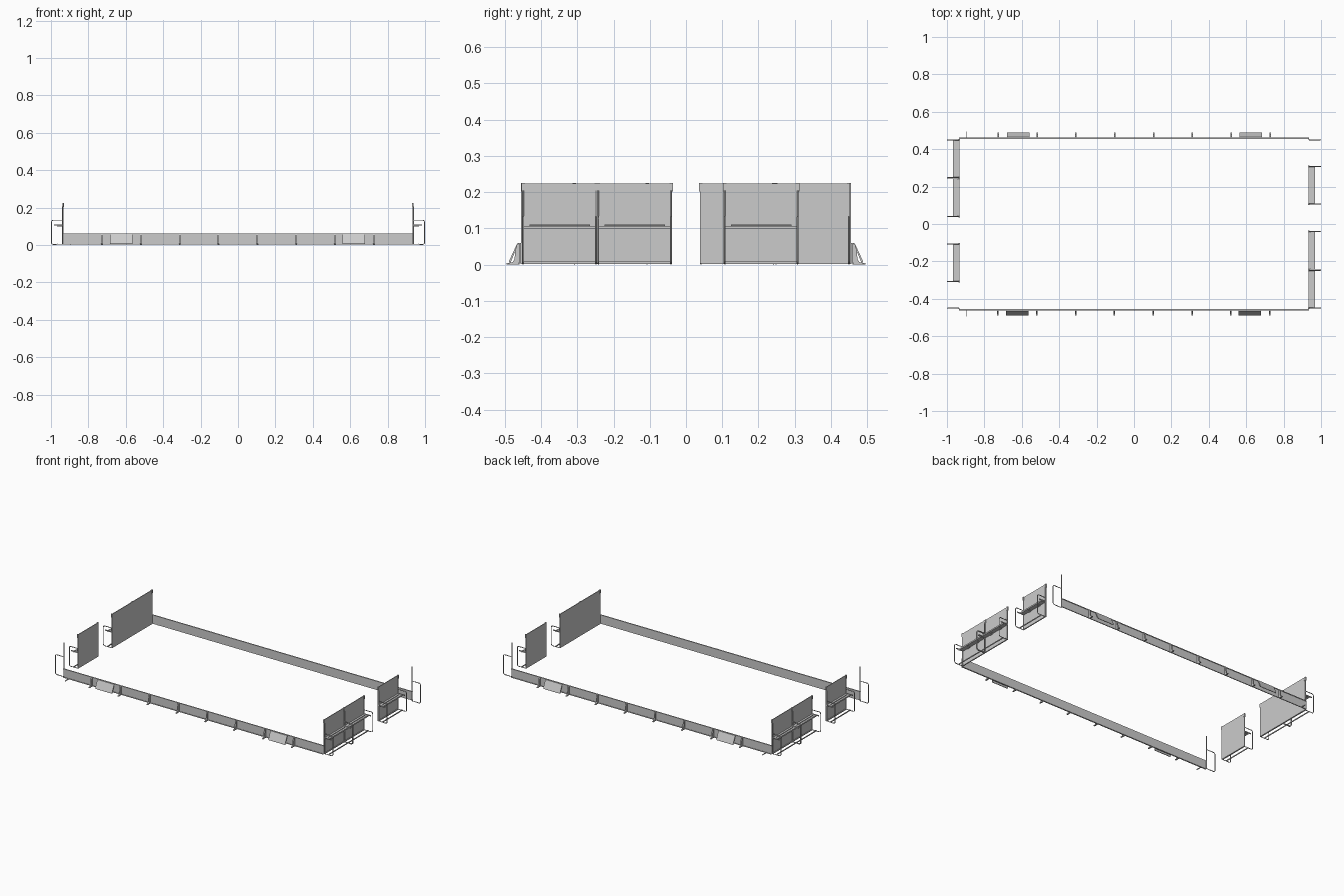
import bpy, bmesh, math
from mathutils import Vector

if "Cube" in bpy.data.objects:
    bpy.data.objects.remove(bpy.data.objects["Cube"], do_unlink=True)

grey = bpy.data.materials.new("light_grey")
grey.use_nodes = True
grey.diffuse_color = (0.6, 0.6, 0.6, 1)
grey.node_tree.nodes["Principled BSDF"].inputs["Base Color"].default_value = (0.6, 0.6, 0.6, 1)


def add(name, data):
    ob = bpy.data.objects.new(name, data)
    data.materials.append(grey)
    bpy.context.collection.objects.link(ob)
    return ob


def box(name, turn, x, y, z):
    """Box between (low, high) pairs, turned half round when turn is -1."""
    bm = bmesh.new()
    bmesh.ops.create_cube(bm, size=1)
    for v in bm.verts:
        p = [r[0] + (c + 0.5) * (r[1] - r[0]) for c, r in zip(v.co, (x, y, z))]
        v.co = (p[0] * turn, p[1] * turn, p[2])
    me = bpy.data.meshes.new(name)
    bm.to_mesh(me)
    bm.free()
    return add(name, me)


def prism(name, turn, profile, x0, x1):
    """Side profile of (y, z) points extruded along x."""
    bm = bmesh.new()
    face = bm.faces.new([bm.verts.new((x0 * turn, y * turn, z)) for y, z in profile])
    new = bmesh.ops.extrude_face_region(bm, geom=[face])["geom"]
    shift = Vector(((x1 - x0) * turn, 0, 0))
    bmesh.ops.translate(bm, vec=shift, verts=[g for g in new if isinstance(g, bmesh.types.BMVert)])
    bmesh.ops.recalc_face_normals(bm, faces=bm.faces)
    me = bpy.data.meshes.new(name)
    bm.to_mesh(me)
    bm.free()
    return add(name, me)


def tube(name, turn, points, radius, closed=False):
    cu = bpy.data.curves.new(name, "CURVE")
    cu.dimensions = "3D"
    cu.bevel_depth = radius
    cu.bevel_resolution = 1
    cu.use_fill_caps = True
    sp = cu.splines.new("POLY")
    sp.points.add(len(points) - 1)
    for p, (x, y, z) in zip(sp.points, points):
        p.co = (x * turn, y * turn, z, 1)
    sp.use_cyclic_u = closed
    return add(name, cu)


def side_frame(name, turn, y, edge=0.935):
    """Upright tube loop with rounded outer corners; edge may be negative."""
    d = math.copysign(1, edge)
    r, out, low, high = 0.01, 0.9975, 0.003, 0.132
    pts = [(edge, y, high), (edge, y, low)]
    for cz, start in ((low + r, -90), (high - r, 0)):
        for k in range(4):
            a = math.radians(start + 30 * k)
            pts.append((d * (out - r + r * math.cos(a)), y, cz + r * math.sin(a)))
    tube(name, turn, pts, 0.0025, closed=True)


def end_unit(turn, y0, width=0.207):
    """Tall end panel with its shelf, frames, rails and top clips."""
    y1 = y0 + width
    box("end_panel", turn, (0.932, 0.936), (y0, y1), (0.003, 0.224))
    box("end_shelf", turn, (0.936, 0.967), (y0 + 0.004, y1 - 0.004), (0.102, 0.106))
    box("shelf_lip", turn, (0.964, 0.968), (y0 + 0.004, y1 - 0.004), (0.098, 0.107))
    tube("shelf_rod", turn, [(0.953, y0 + 0.02, 0.108), (0.953, y1 - 0.02, 0.108)], 0.0025)
    box("base_rail", turn, (0.964, 0.968), (y0 + 0.004, y1 - 0.004), (0.002, 0.008))
    box("panel_foot_rail", turn, (0.936, 0.94), (y0 + 0.004, y1 - 0.004), (0.002, 0.008))
    for y, inward in ((y0 + 0.003, 1), (y1 - 0.003, -1)):
        side_frame("end_side_frame", turn, y)
        tube("panel_upright", turn, [(0.938, y, 0.003), (0.938, y, 0.205)], 0.002)
        # shelf arm and rounded clip at the top of the panel
        box("shelf_arm", turn, (0.936, 0.985), (y - 0.002, y + 0.002), (0.103, 0.109))
        box("top_clip", turn, (0.931, 0.939), (y - 0.005, y + 0.005), (0.202, 0.225))
    for t in (0.3, 0.7):
        y = y0 + width * t
        box("shelf_bracket", turn, (0.936, 0.964), (y - 0.012, y + 0.012), (0.098, 0.102))


FOOT = [(-0.459, 0.06), (-0.466, 0.058), (-0.471, 0.04), (-0.473, 0.015),
        (-0.478, 0.007), (-0.489, 0.004), (-0.489, 0), (-0.459, 0)]
TRAY = [(-0.462, 0.058), (-0.466, 0.058), (-0.488, 0.01), (-0.488, 0.006), (-0.484, 0.006)]
STEP = 1.87 / 9

for turn in (1, -1):
    # long low wall with slim rails
    box("long_wall", turn, (-0.935, 0.935), (-0.459, -0.455), (0.003, 0.06))
    for low in (0.002, 0.056):
        box("wall_rail", turn, (-0.935, 0.935), (-0.462, -0.459), (low, low + 0.004))
    for i in range(1, 9):
        x = -0.935 + STEP * i
        prism("wall_foot", turn, FOOT, x - 0.005, x + 0.003)
    for x in (-0.625, 0.62):
        prism("sloped_tray", turn, TRAY, x - 0.06, x + 0.06)
    # flat stabiliser near one end of the wall
    box("stabiliser", turn, (-0.897 * turn - 0.002, -0.897 * turn + 0.002), (-0.495, -0.459), (0, 0.005))
    # free wall end with tall post and loop frame
    tube("corner_post", turn, [(-0.935, -0.453, 0.002), (-0.935, -0.453, 0.225)], 0.003)
    side_frame("corner_frame", turn, -0.45, edge=-0.935)
    # two joined end panels and one separate panel
    for y in (-0.452, -0.245, 0.104):
        end_unit(turn, y)
